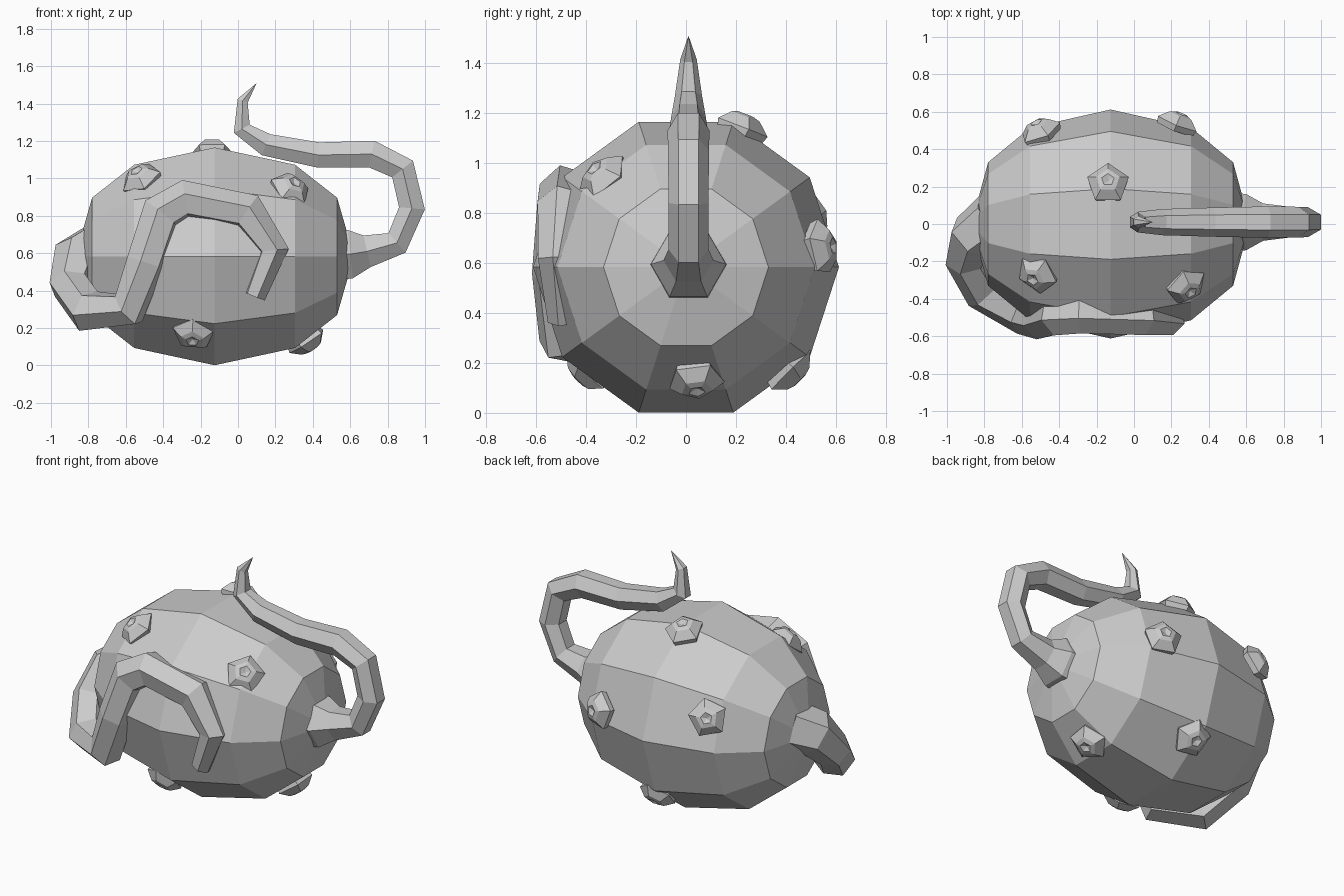
import bpy, bmesh, math
from mathutils import Vector

old = bpy.data.objects.get("Cube")
if old:
    bpy.data.objects.remove(old)

grey = bpy.data.materials.new("plain_grey")
grey.use_nodes = True
grey.diffuse_color = (0.6, 0.6, 0.6, 1)
bsdf = next(n for n in grey.node_tree.nodes if n.type == 'BSDF_PRINCIPLED')
bsdf.inputs["Base Color"].default_value = grey.diffuse_color


def skin(name, rings):
    """Bridge equal rings of points into a closed, flat-shaded object."""
    bm = bmesh.new()
    loops = [[bm.verts.new(p) for p in ring] for ring in rings]
    count = len(loops[0])
    for a, b in zip(loops, loops[1:]):
        for i in range(count):
            j = (i + 1) % count
            bm.faces.new((a[i], a[j], b[j], b[i]))
    bm.faces.new(loops[0][::-1])
    bm.faces.new(loops[-1])
    bmesh.ops.remove_doubles(bm, verts=bm.verts, dist=0.0005)
    bmesh.ops.recalc_face_normals(bm, faces=bm.faces)
    mesh = bpy.data.meshes.new(name)
    bm.to_mesh(mesh)
    bm.free()
    mesh.materials.append(grey)
    obj = bpy.data.objects.new(name, mesh)
    bpy.context.collection.objects.link(obj)
    return obj


def circle(centre, u, v, radius, sides):
    steps = [math.tau * i / sides for i in range(sides)]
    return [centre + radius * (math.cos(t) * u + math.sin(t) * v) for t in steps]


def lathe(name, centre, axis, start, profile, sides):
    """Spin (distance along axis, radius) pairs around an axis."""
    u = (start - axis * start.dot(axis)).normalized()
    v = axis.cross(u)
    return skin(name, [circle(centre + axis * d, u, v, max(r, 0.00001), sides)
                       for d, r in profile])


def tentacle(name, path, sides=6):
    """Sweep a tapering tube along (x, y, z, radius) points."""
    pts = [Vector(p[:3]) for p in path]
    u = Vector((0, 1, 0))
    rings, last = [], None
    for i, p in enumerate(pts):
        before = (p - pts[max(i - 1, 0)]).normalized()
        after = (pts[min(i + 1, len(pts) - 1)] - p).normalized()
        t = (before + after).normalized()
        if last:
            u = last.rotation_difference(t) @ u
        u = (u - t * u.dot(t)).normalized()
        rings.append(circle(p, u, t.cross(u), path[i][3], sides))
        last = t
    return skin(name, rings)


# Barrel-shaped body lying along x
CENTRE = Vector((-0.125, 0, 0.583))
half = [(0.43, 0.515), (0.655, 0.33), (0.745, 0)]
profile = [(-d, r) for d, r in reversed(half)] + [(0, 0.612)] + half
body = lathe("body", CENTRE, Vector((1, 0, 0)), Vector((0, 1, 0)), profile, 10)

# Upper tentacle, curling back over the body to a sharp tip
tentacle("tail_tentacle", [
    (0.50, 0.01, 0.59, 0.16), (0.60, 0.01, 0.595, 0.15), (0.69, 0.01, 0.61, 0.10),
    (0.85, 0.01, 0.655, 0.08), (0.93, 0.01, 0.84, 0.08), (0.88, 0.01, 1.05, 0.082),
    (0.715, 0.01, 1.13, 0.084), (0.43, 0.01, 1.125, 0.078), (0.15, 0.01, 1.18, 0.07),
    (0.02, 0.01, 1.265, 0.055), (0.025, 0.01, 1.415, 0.033), (0.10, 0.01, 1.51, 0)])

# Front tentacle, wrapping from the end of the body across the front
tentacle("front_tentacle", [
    (-0.74, 0.02, 0.62, 0.16), (-0.86, -0.07, 0.57, 0.14), (-0.90, -0.19, 0.43, 0.112),
    (-0.80, -0.36, 0.29, 0.116), (-0.585, -0.49, 0.30, 0.105), (-0.495, -0.515, 0.55, 0.105),
    (-0.41, -0.485, 0.81, 0.115), (-0.28, -0.48, 0.885, 0.11), (0.05, -0.49, 0.82, 0.108),
    (0.19, -0.51, 0.615, 0.085), (0.09, -0.495, 0.37, 0.06)])

# Five-sided suckers with a shallow dimple, seated on the body
spots = [(-0.14, 0.22, 1.15), (-0.52, -0.27, 1.0), (0.28, -0.33, 0.94), (-0.24, -0.40, 0.16),
         (0.38, 0.04, 0.12), (0.24, 0.57, 0.67), (-0.51, 0.53, 0.8), (-0.09, 0.42, 0.16)]
for n, spot in enumerate(spots):
    found, seat, normal, face = body.closest_point_on_mesh(Vector(spot))
    seat = seat.lerp(Vector(spot), 0.5)
    away = seat - CENTRE
    away.x *= 0.6
    away.normalize()
    start = Vector((0, 1, 0)) if abs(away.z) > 0.9 else Vector((0.1, 0.3, 1))
    lathe("sucker_%d" % (n + 1), seat, away, start,
          [(-0.035, 0.105), (0, 0.117), (0.045, 0.066), (0.054, 0.035), (0.038, 0)], 5)
